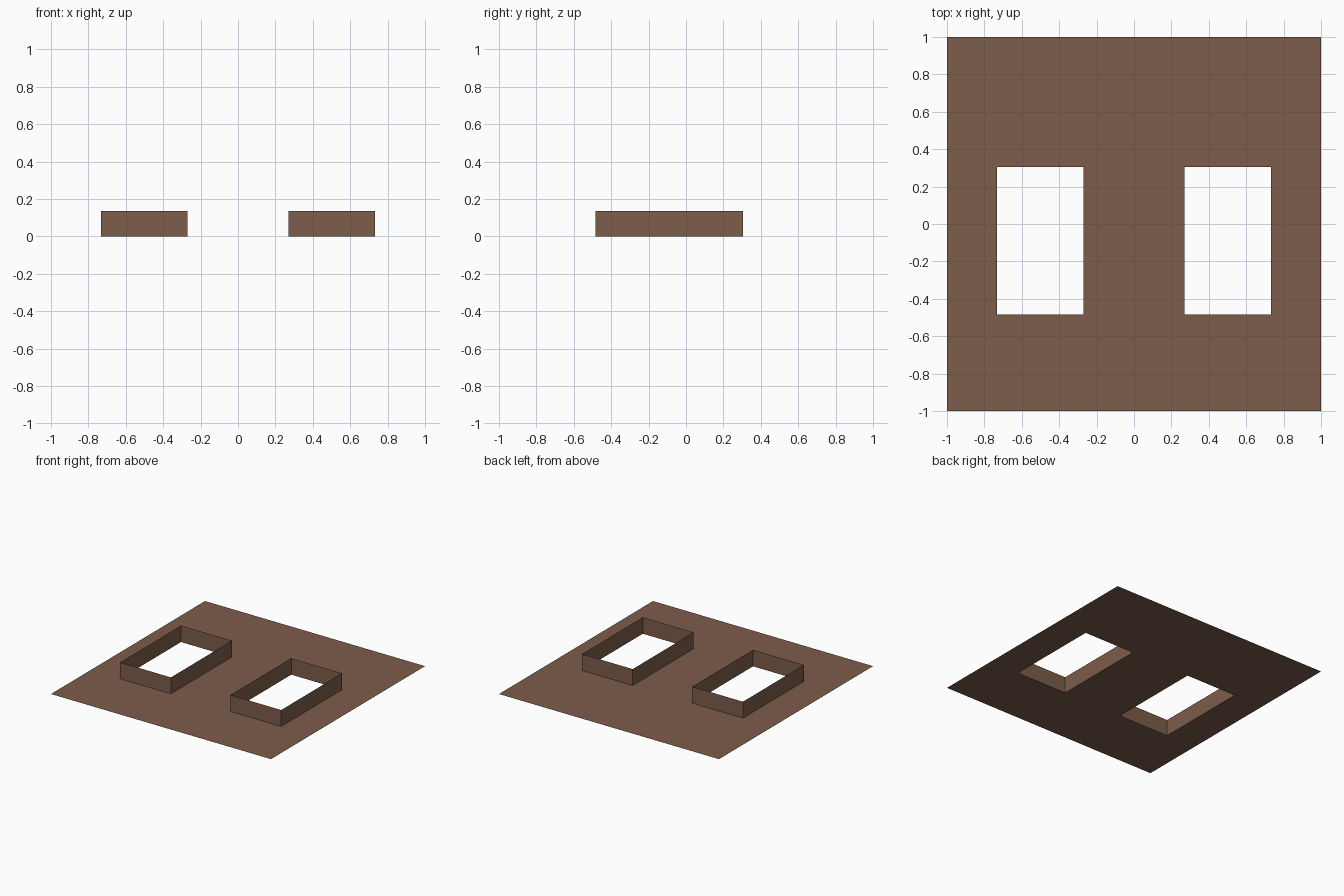
import bpy, bmesh

if "Cube" in bpy.data.objects:
    bpy.data.objects.remove(bpy.data.objects["Cube"])

brown = bpy.data.materials.new("brown")
brown.diffuse_color = (0.202, 0.109, 0.07, 1)
brown.use_nodes = True
brown.node_tree.nodes["Principled BSDF"].inputs["Base Color"].default_value = brown.diffuse_color

X0, X1 = 0.27, 0.732        # opening sides, mirrored in x
Y0, Y1 = -0.485, 0.306      # opening front and back
HEIGHT = 0.135


def make_object(name, bm):
    mesh = bpy.data.meshes.new(name)
    bm.to_mesh(mesh)
    bm.free()
    mesh.materials.append(brown)
    obj = bpy.data.objects.new(name, mesh)
    bpy.context.collection.objects.link(obj)
    return obj


# Flat sheet: a grid of cells with the two openings left out
bm = bmesh.new()
xs = [-1, -X1, -X0, X0, X1, 1]
ys = [-1, Y0, Y1, 1]
verts = [[bm.verts.new((x, y, 0)) for x in xs] for y in ys]
for j in range(3):
    for i in range(5):
        if j == 1 and i in (1, 3):
            continue
        bm.faces.new((verts[j][i], verts[j][i + 1],
                      verts[j + 1][i + 1], verts[j + 1][i]))
make_object("sheet", bm)

# Thin upright collar around each opening
for side, name in ((-1, "left_collar"), (1, "right_collar")):
    bm = bmesh.new()
    xa, xb = sorted((side * X0, side * X1))
    corners = [(xa, Y0), (xb, Y0), (xb, Y1), (xa, Y1)]
    low = [bm.verts.new((x, y, 0)) for x, y in corners]
    high = [bm.verts.new((x, y, HEIGHT)) for x, y in corners]
    for i in range(4):
        k = (i + 1) % 4
        bm.faces.new((low[i], low[k], high[k], high[i]))
    make_object(name, bm)
